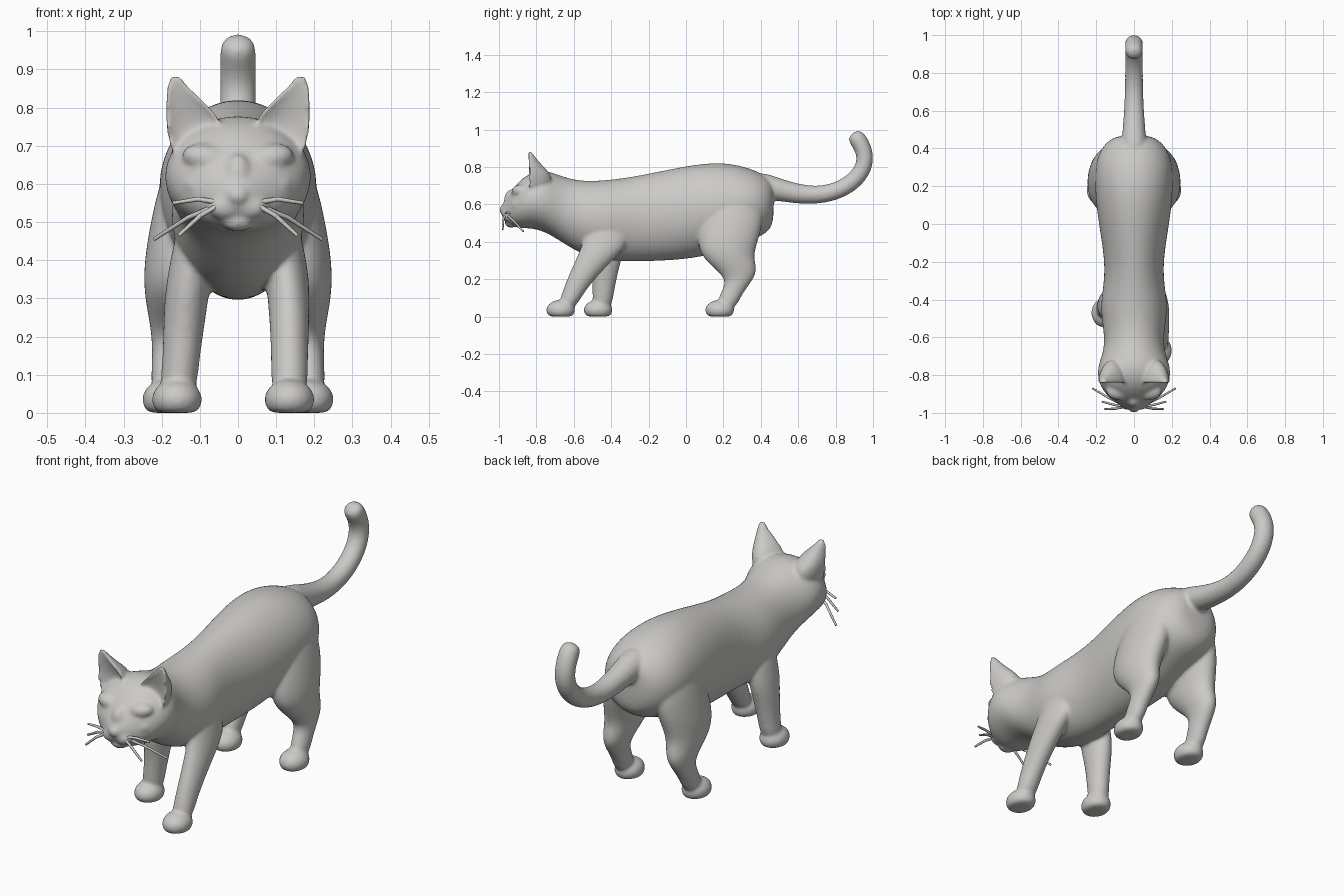
import bpy, bmesh
from math import sin, cos, pi
from mathutils import Vector, Matrix

if "Cube" in bpy.data.objects:
    bpy.data.objects.remove(bpy.data.objects["Cube"])

grey = bpy.data.materials.new("warm grey")
grey.use_nodes = True
grey.diffuse_color = (0.6, 0.59, 0.57, 1)
grey.node_tree.nodes["Principled BSDF"].inputs["Base Color"].default_value = grey.diffuse_color

SIDES = 20
ANGLES = [2 * pi * i / SIDES for i in range(SIDES)]


def loft(bm, rings):
    """Skin a list of closed rings and cap both ends."""
    loops = [[bm.verts.new(point) for point in ring] for ring in rings]
    for a, b in zip(loops, loops[1:]):
        for i in range(len(a)):
            j = (i + 1) % len(a)
            bm.faces.new((a[i], a[j], b[j], b[i]))
    bm.faces.new(loops[0])
    bm.faces.new(loops[-1])


def blob(bm, centre, size, tilt=0):
    """Ellipsoid, leaning sideways by the tilt angle."""
    matrix = (Matrix.Translation(centre) @ Matrix.Rotation(tilt, 4, 'Y')
              @ Matrix.Diagonal((*size, 1)))
    return bmesh.ops.create_uvsphere(bm, u_segments=16, v_segments=10,
                                     radius=1, matrix=matrix)["verts"]


def leg(bm, side, slices, paw_x, paw_y):
    """Level slices (height, front, back, centre x, half width) on a flat-soled paw."""
    loft(bm, [[(side * (x + width * cos(a)),
                (front + back) / 2 + (back - front) / 2 * sin(a), z)
               for a in ANGLES] for z, front, back, x, width in slices])
    for vert in blob(bm, (side * paw_x, paw_y, .035), (.068, .08, .055)):
        vert.co.z = max(vert.co.z, 0)


bm = bmesh.new()

# Head and torso, nose to rump: y, top, bottom, half width
torso = [(-.99, .59, .55, .02), (-.96, .63, .5, .07), (-.93, .68, .48, .12),
         (-.88, .74, .47, .17), (-.82, .775, .47, .195), (-.75, .785, .45, .195),
         (-.67, .755, .4, .16), (-.57, .725, .335, .16), (-.43, .73, .295, .187),
         (-.25, .755, .29, .145), (0, .81, .3, .19), (.17, .83, .335, .21),
         (.3, .81, .39, .21), (.39, .775, .42, .185), (.45, .74, .46, .13),
         (.47, .7, .52, .07)]
loft(bm, [[(width * cos(a), y, (top + low) / 2 + (top - low) / 2 * sin(a)) for a in ANGLES]
          for y, top, low, width in torso])

# Tail: a tube along its centre line, flaring at the root
path = [Vector((0, y, z)) for y, z in (
    (.36, .71), (.45, .69), (.57, .66), (.7, .645), (.83, .675),
    (.93, .75), (.965, .84), (.94, .92), (.89, .985))]
rings = []
for i, centre in enumerate(path):
    along = path[min(i + 1, len(path) - 1)] - path[max(i - 1, 0)]
    across = Vector((0, -along.z, along.y)).normalized()
    radius = max(.048, .075 - .01 * i)
    rings.append([centre + radius * (Vector((cos(a), 0, 0)) + across * sin(a))
                  for a in ANGLES])
loft(bm, rings)

# Left front leg reaches forward, right front leg stands under the shoulder
leg(bm, 1, [(.03, -.69, -.6, .135, .05), (.13, -.665, -.545, .135, .048),
            (.25, -.615, -.445, .135, .053), (.35, -.57, -.335, .13, .058),
            (.42, -.545, -.3, .12, .056), (.56, -.52, -.33, .09, .055)], .135, -.67)
leg(bm, -1, [(.03, -.5, -.4, .16, .05), (.13, -.5, -.385, .15, .048),
             (.25, -.505, -.36, .14, .056), (.35, -.53, -.33, .13, .06),
             (.56, -.51, -.35, .09, .055)], .16, -.47)

hind_leg = [(.03, .15, .26, .19, .04), (.12, .18, .3, .185, .042),
            (.19, .22, .355, .18, .045), (.25, .16, .385, .175, .06),
            (.32, .08, .36, .17, .078), (.4, .06, .385, .16, .087),
            (.5, .07, .415, .14, .09), (.6, .1, .41, .12, .088),
            (.7, .15, .36, .085, .08)]
# Ear slices: height, inner x, outer x, depth
ear = [(.66, .06, .17, .1), (.72, .045, .185, .14), (.77, .045, .192, .125),
       (.81, .08, .192, .08), (.86, .135, .187, .04), (.885, .15, .18, .025)]
half = [pi * i / 10 for i in range(11)]
for side in (-1, 1):
    leg(bm, side, hind_leg, .185, .18)
    # Hollow-fronted ears with a crescent section
    rings = []
    for z, inner, outer, depth in ear:
        centre, width = (inner + outer) / 2, (outer - inner) / 2
        back = [(side * (centre + width * cos(a)), depth * sin(a) - .85, z) for a in half]
        front = [(side * (centre - width * cos(a)), depth / 4 * sin(a) - .85, z)
                 for a in half[1:-1]]
        rings.append(back + front)
    loft(bm, rings)
    # Whisker pad, brow and cheek, leaving a closed-eye crease
    blob(bm, (side * .035, -.95, .54), (.045, .035, .035))
    blob(bm, (side * .075, -.885, .665), (.075, .05, .04), side * -.2)
    blob(bm, (side * .08, -.89, .59), (.07, .05, .04), side * -.2)
# Nose, bridge and chin
blob(bm, (0, -.975, .57), (.03, .025, .025))
blob(bm, (0, -.935, .615), (.04, .04, .065))
blob(bm, (0, -.935, .5), (.045, .035, .025))

bmesh.ops.recalc_face_normals(bm, faces=bm.faces)
mesh = bpy.data.meshes.new("cat_body")
bm.to_mesh(mesh)
bm.free()
mesh.materials.append(grey)
body = bpy.data.objects.new("cat_body", mesh)
bpy.context.collection.objects.link(body)

# Fuse the parts into one soft skin
rounding = body.modifiers.new("round", 'SUBSURF')
rounding.levels = rounding.render_levels = 2
fuse = body.modifiers.new("fuse", 'REMESH')
fuse.mode = 'VOXEL'
fuse.voxel_size = .008
fuse.use_smooth_shade = True
soften = body.modifiers.new("soften", 'SMOOTH')
soften.factor = .5
soften.iterations = 8

# Whiskers: tapered curves from pad to tip
tips = [(.17, -.94, .55), (.155, -.98, .465), (.22, -.87, .455)]
for side, name in ((1, "left_whiskers"), (-1, "right_whiskers")):
    curve = bpy.data.curves.new(name, 'CURVE')
    curve.dimensions = '3D'
    curve.bevel_depth = .007
    curve.bevel_resolution = 2
    curve.use_fill_caps = True
    for tip in tips:
        root, end = Vector((.04, -.965, .55)), Vector(tip)
        middle = (root + end) / 2 + Vector((0, -.005, .01))
        line = curve.splines.new('POLY')
        line.points.add(2)
        for point, place, radius in zip(line.points, (root, middle, end), (1, .9, .7)):
            point.co = (side * place.x, place.y, place.z, 1)
            point.radius = radius
    curve.materials.append(grey)
    bpy.context.collection.objects.link(bpy.data.objects.new(name, curve))
